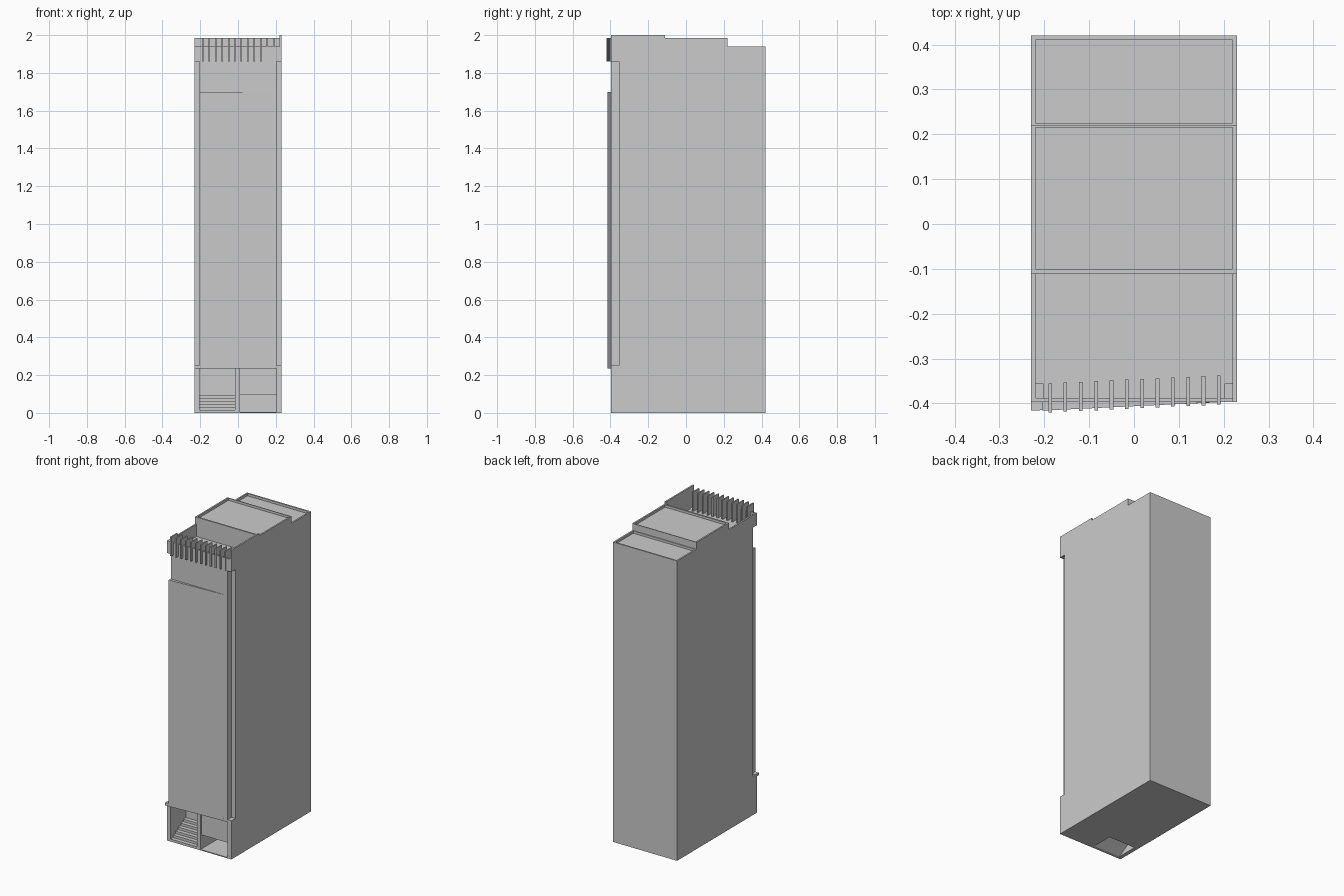
import bpy, bmesh

if "Cube" in bpy.data.objects:
    bpy.data.objects.remove(bpy.data.objects["Cube"])


def prism(name, pts, axis, a, b):
    """Extrude a 2D outline along x or z from a to b."""
    bm = bmesh.new()
    place = (lambda p: (a, p[0], p[1])) if axis == 'x' else (lambda p: (p[0], p[1], a))
    face = bm.faces.new([bm.verts.new(place(p)) for p in pts])
    ext = bmesh.ops.extrude_face_region(bm, geom=[face])
    move = (b - a, 0, 0) if axis == 'x' else (0, 0, b - a)
    bmesh.ops.translate(bm, vec=move,
                        verts=[v for v in ext['geom'] if isinstance(v, bmesh.types.BMVert)])
    bmesh.ops.recalc_face_normals(bm, faces=bm.faces)
    me = bpy.data.meshes.new(name)
    bm.to_mesh(me)
    bm.free()
    ob = bpy.data.objects.new(name, me)
    bpy.context.collection.objects.link(ob)
    return ob


def box(name, x0, x1, y0, y1, z0, z1):
    return prism(name, [(x0, y0), (x1, y0), (x1, y1), (x0, y1)], 'z', z0, z1)


def cut(target, *dims):
    cutter = box("cutter", *dims)
    cutter.hide_render = True
    mod = target.modifiers.new("cut", 'BOOLEAN')
    mod.operation = 'DIFFERENCE'
    mod.solver = 'EXACT'
    mod.object = cutter
    bpy.context.view_layer.objects.active = target
    bpy.ops.object.modifier_apply(modifier=mod.name)
    bpy.data.objects.remove(cutter)


W, FRONT, BACK = 0.23, -0.397, 0.42

# Tower body with stepped roof line
body = prism("tower_body", [(FRONT, 0), (BACK, 0), (BACK, 1.94), (0.22, 1.94), (0.22, 1.985),
                            (-0.11, 1.985), (-0.11, 2.0), (FRONT, 2.0)], 'x', -W, W)
# Recessed vertical corners on the facade
for x0, x1 in ((-0.3, -0.203), (0.203, 0.3)):
    cut(body, x0, x1, -0.5, -0.355, 0.25, 1.86)
# Roof terrace and lower front and left parapets
cut(body, -0.3, 0.22, -0.5, -0.11, 1.94, 2.1)
cut(body, -0.22, 0.22, -0.388, -0.11, 1.86, 2.1)
# Shallow roof trays behind parapets
cut(body, -0.22, 0.22, -0.10, 0.215, 1.97, 2.1)
cut(body, -0.22, 0.22, 0.225, 0.41, 1.925, 2.1)
# Entrance bays
cut(body, -0.205, -0.015, -0.5, -0.24, -0.1, 0.235)
cut(body, 0.01, 0.203, -0.5, -0.20, 0.006, 0.235)

# Slightly angled facade panel
prism("facade_panel", [(-0.205, -0.416), (0.19, FRONT), (0.19, -0.39), (-0.205, -0.39)],
      'z', 0.235, 1.70)
# Ledge over the entrance
prism("entrance_ledge", [(-W, -0.416), (0.2, FRONT), (0.2, -0.38), (-W, -0.38)],
      'z', 0.235, 0.252)
# Panel above the right-hand opening
box("entrance_panel", 0.01, 0.203, -0.385, -0.375, 0.095, 0.235)

# Entrance stairs as a folded slab
N, run, rise = 6, 0.157 / 6, 0.095 / 6
top = []
for i in range(N):
    y = FRONT + i * run
    top += [(y, i * rise), (y, (i + 1) * rise)]
top.append((-0.24, N * rise))
bottom = [(-0.24, N * rise - 0.012), (FRONT + 0.02, 0)]
prism("entrance_stairs", top + bottom, 'x', -0.205, -0.015)

# Crown fins following the angled facade
for i in range(12):
    x = -0.187 + i * 0.0342
    y = -0.42 + i * 0.0016
    box("crown_fin", x - 0.004, x + 0.004, y, y + 0.065, 1.86, 1.985)
